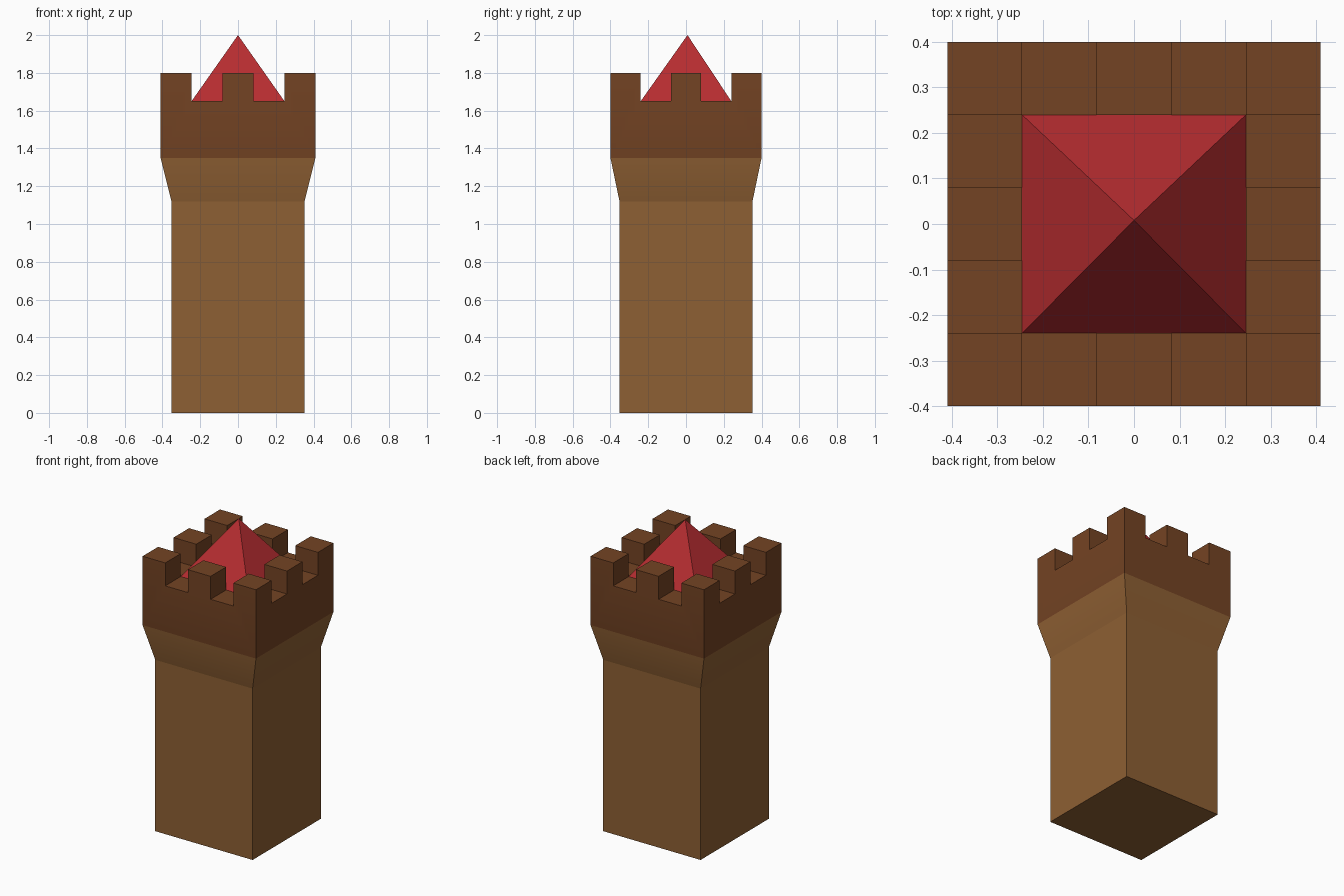
import bpy, bmesh, math

if "Cube" in bpy.data.objects:
    bpy.data.objects.remove(bpy.data.objects["Cube"])

BODY, HX, HY = 0.352, 0.41, 0.40
XS = [-HX, -0.246, -0.082, 0.082, 0.246, HX]
YS = [-HY, -0.24, -0.08, 0.08, 0.24, HY]
Z_NECK, Z_CROWN, Z_WALK, Z_TOP = 1.12, 1.35, 1.65, 1.80


def material(name, rgb):
    m = bpy.data.materials.new(name)
    m.diffuse_color = (*rgb, 1)
    m.use_nodes = True
    m.node_tree.nodes["Principled BSDF"].inputs["Base Color"].default_value = m.diffuse_color
    return m


def finish(bm, name, mats):
    bmesh.ops.recalc_face_normals(bm, faces=bm.faces)
    me = bpy.data.meshes.new(name)
    bm.to_mesh(me)
    bm.free()
    for m in mats:
        me.materials.append(m)
    ob = bpy.data.objects.new(name, me)
    bpy.context.collection.objects.link(ob)
    return ob


def ring(bm, hx, hy, z):
    return [bm.verts.new((sx * hx, sy * hy, z))
            for sx, sy in ((-1, -1), (1, -1), (1, 1), (-1, 1))]


def bridge(bm, a, b):
    return [bm.faces.new((a[k], a[(k + 1) % 4], b[(k + 1) % 4], b[k])) for k in range(4)]


wood = material("light_brown", (0.27, 0.115, 0.033))
dark = material("dark_brown", (0.175, 0.057, 0.017))
red = material("roof_red", (0.47, 0.026, 0.03))

# Square shaft, closed at the bottom
bm = bmesh.new()
base, neck = ring(bm, BODY, BODY, 0), ring(bm, BODY, BODY, Z_NECK)
bm.faces.new(base[::-1])
bridge(bm, base, neck)
finish(bm, "tower_shaft", [wood])

# Flared collar and battlement crown, one shell
bm = bmesh.new()
low, mid = ring(bm, BODY, BODY, Z_NECK), ring(bm, HX, HY, Z_CROWN)
bridge(bm, low, mid)
cache = {}


def vert(i, j, z):
    if (i, j, z) not in cache:
        cache[i, j, z] = bm.verts.new((XS[i], YS[j], z))
    return cache[i, j, z]


def height(i, j):
    rim = i in (0, 4) or j in (0, 4)
    return Z_TOP if rim and i % 2 == 0 and j % 2 == 0 else Z_WALK


def crown_face(verts):
    bm.faces.new(verts).material_index = 1


# Outer walls with the notched outline
sides = [
    (0, lambda k: (k, 0), lambda k: (k, 0)),
    (1, lambda k: (5, k), lambda k: (4, k)),
    (2, lambda k: (5 - k, 5), lambda k: (4 - k, 4)),
    (3, lambda k: (0, 5 - k), lambda k: (0, 4 - k)),
]
for s, corner, cell in sides:
    outline = []
    for k in range(5):
        h = height(*cell(k))
        outline += [vert(*corner(k), h), vert(*corner(k + 1), h)]
    crown_face([mid[s]] + outline + [mid[(s + 1) % 4]])

# Walkway and merlon tops, then the inner merlon walls
for i in range(5):
    for j in range(5):
        if i in (0, 4) or j in (0, 4):
            h = height(i, j)
            crown_face([vert(i, j, h), vert(i + 1, j, h),
                        vert(i + 1, j + 1, h), vert(i, j + 1, h)])
        for di, dj, a, b in ((1, 0, (i + 1, j), (i + 1, j + 1)),
                             (0, 1, (i, j + 1), (i + 1, j + 1))):
            if i + di < 5 and j + dj < 5 and height(i, j) != height(i + di, j + dj):
                crown_face([vert(*a, Z_WALK), vert(*b, Z_WALK),
                            vert(*b, Z_TOP), vert(*a, Z_TOP)])
crown = finish(bm, "battlement_crown", [wood, dark])
bpy.context.view_layer.objects.active = crown
crown.select_set(True)
bpy.ops.object.shade_smooth_by_angle(angle=math.radians(30))

# Pyramid roof
bm = bmesh.new()
base = ring(bm, XS[4], YS[4], Z_WALK)
apex = bm.verts.new((0, 0.008, 2.0))
bm.faces.new(base[::-1])
for k in range(4):
    bm.faces.new((base[k], base[(k + 1) % 4], apex))
finish(bm, "pyramid_roof", [red])
